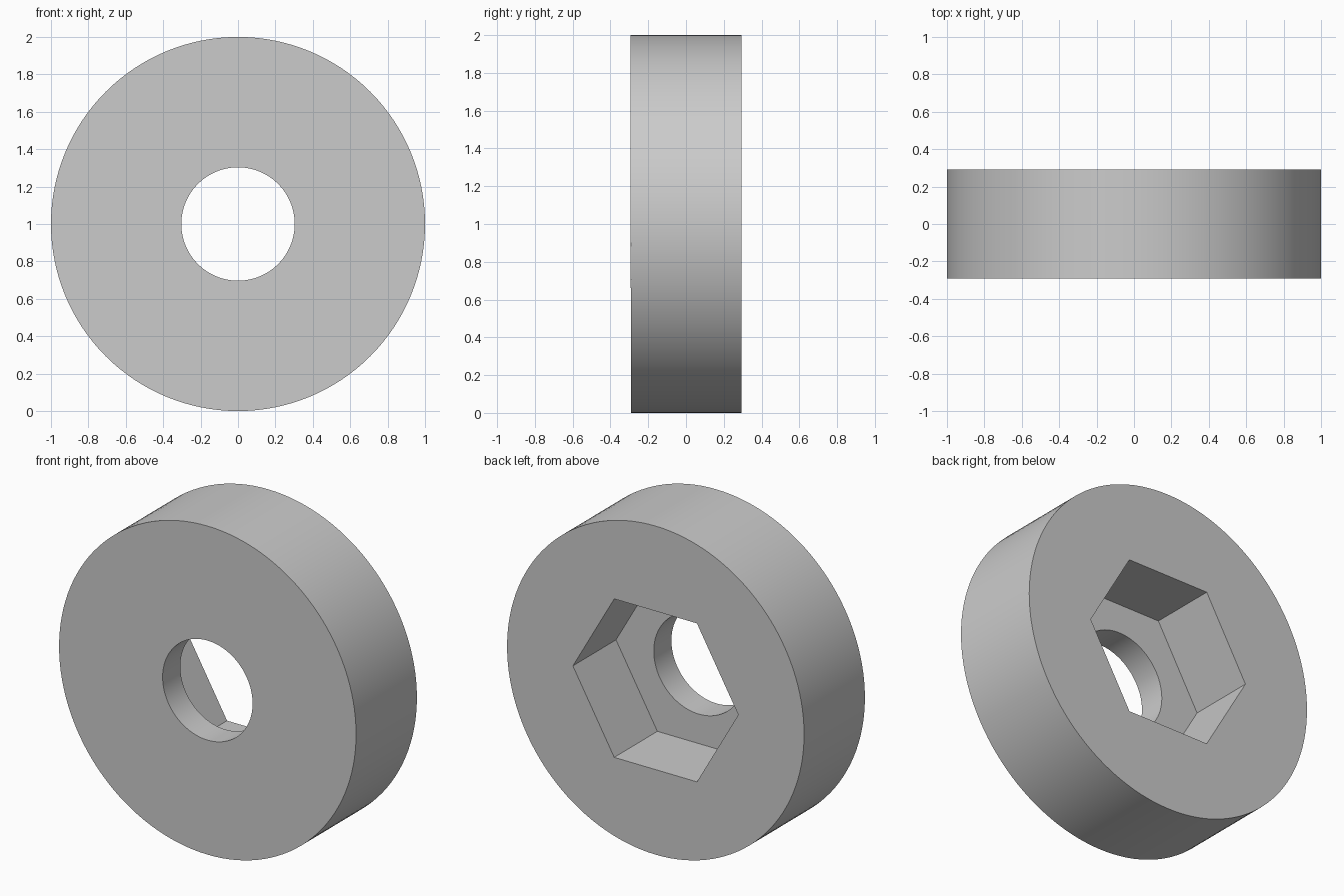
import bpy
from math import radians

cube = bpy.data.objects.get("Cube")
if cube:
    bpy.data.objects.remove(cube, do_unlink=True)

RADIUS, WIDTH = 1.0, 0.585
BORE_RADIUS = 0.303
HEX_RADIUS, HEX_DEPTH = 0.557, 0.415
BACK = WIDTH / 2

grey = bpy.data.materials.new("plain grey")
grey.use_nodes = True
colour = (0.6, 0.6, 0.6, 1)
grey.diffuse_color = colour
grey.node_tree.nodes["Principled BSDF"].inputs["Base Color"].default_value = colour


def prism(name, sides, radius, y_min, y_max, turn=0):
    """Upright prism whose axis runs along y, centred on the wheel's axle."""
    bpy.ops.mesh.primitive_cylinder_add(
        vertices=sides, radius=radius, depth=y_max - y_min,
        location=(0, (y_min + y_max) / 2, RADIUS))
    obj = bpy.context.object
    obj.name = name
    obj.rotation_euler = (radians(90), 0, 0)
    bpy.ops.object.transform_apply(location=False, rotation=True, scale=False)
    obj.rotation_euler = (0, radians(turn), 0)
    bpy.ops.object.transform_apply(location=True, rotation=True, scale=False)
    obj.data.materials.append(grey)
    return obj


def cut(body, cutter):
    """Subtract the cutter from the body and discard it."""
    cutter.hide_render = True
    mod = body.modifiers.new(cutter.name, "BOOLEAN")
    mod.operation = "DIFFERENCE"
    mod.solver = "EXACT"
    mod.object = cutter
    bpy.context.view_layer.objects.active = body
    bpy.ops.object.modifier_apply(modifier=mod.name)
    bpy.data.objects.remove(cutter, do_unlink=True)


# Solid round body
wheel = prism("wheel_body", 128, RADIUS, -BACK, BACK)

# Round bore right through, then a hexagonal pocket in the back, corners to the sides
cut(wheel, prism("bore_cutter", 96, BORE_RADIUS, -WIDTH, WIDTH))
cut(wheel, prism("hex_cutter", 6, HEX_RADIUS, BACK - HEX_DEPTH, WIDTH, turn=30))

# Smooth round walls, crisp rims and pocket edges
bpy.ops.object.select_all(action="DESELECT")
wheel.select_set(True)
bpy.context.view_layer.objects.active = wheel
bpy.ops.object.shade_smooth_by_angle(angle=radians(30))
